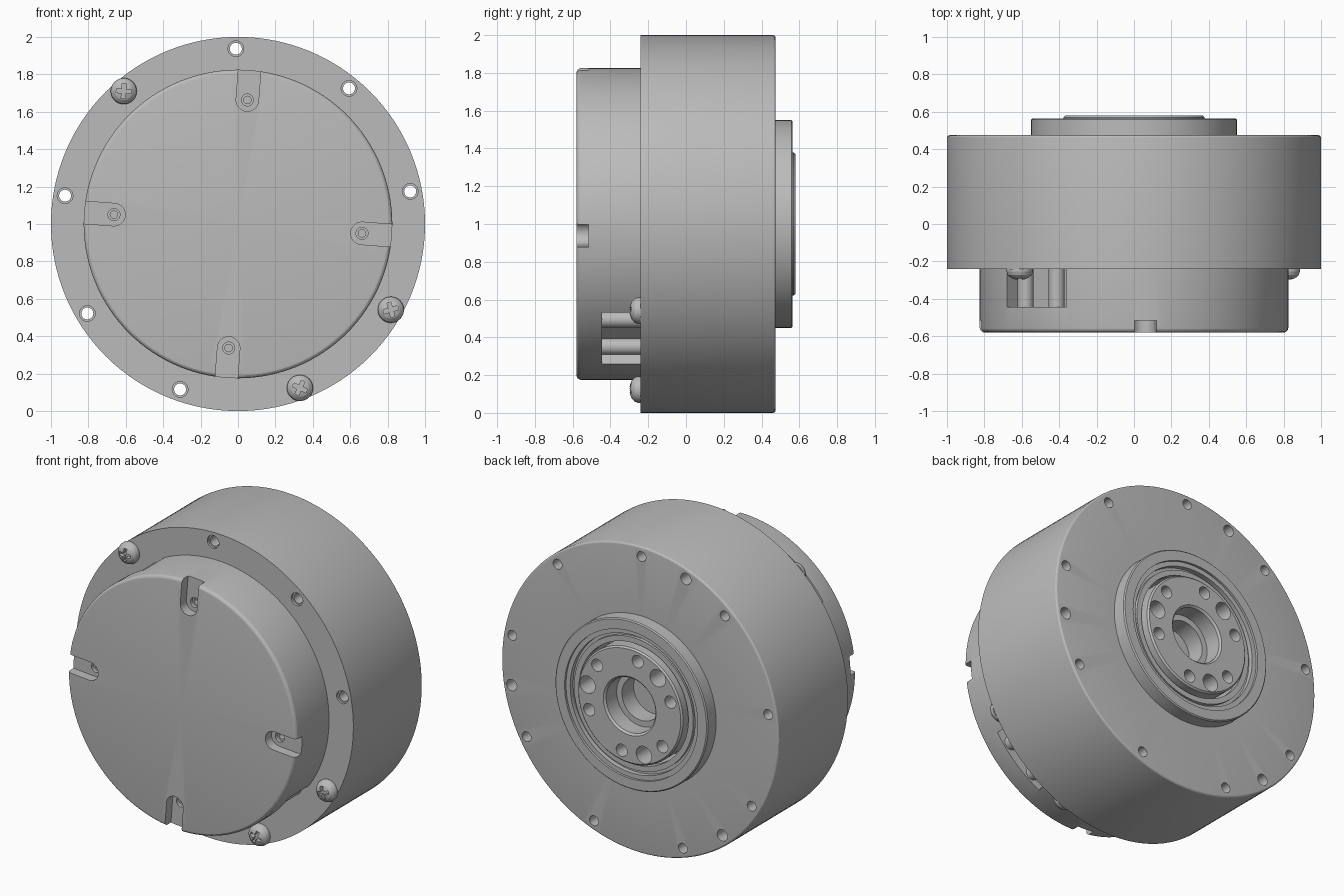
import bpy, bmesh
from math import sin, cos, pi, radians

cube = bpy.data.objects.get("Cube")
if cube:
    bpy.data.objects.remove(cube, do_unlink=True)

grey = bpy.data.materials.new("machined_grey")
grey.use_nodes = True
colour = (0.5, 0.5, 0.5, 1)
grey.diffuse_color = colour
grey.node_tree.nodes["Principled BSDF"].inputs["Base Color"].default_value = colour

FIRST = 10.7                      # angle of the first mounting hole
HOLES = [FIRST + 40 * i for i in range(9)]
SCREWS = [HOLES[3], HOLES[7], HOLES[8]]
BOLT_R = 0.937


def make(name, bm):
    bmesh.ops.remove_doubles(bm, verts=bm.verts, dist=1e-5)
    bmesh.ops.recalc_face_normals(bm, faces=bm.faces)
    me = bpy.data.meshes.new(name)
    bm.to_mesh(me)
    bm.free()
    me.materials.append(grey)
    ob = bpy.data.objects.new(name, me)
    bpy.context.collection.objects.link(ob)
    return ob


def lathe(name, profile, centre=(0, 0), n=128):
    """Turn (radius, y) points about an axis along y."""
    bm = bmesh.new()
    rings = []
    for r, y in profile:
        if r == 0:
            rings.append([bm.verts.new((centre[0], y, 1 + centre[1]))] * n)
        else:
            rings.append([bm.verts.new((centre[0] + r * cos(2 * pi * i / n), y,
                                        1 + centre[1] + r * sin(2 * pi * i / n)))
                          for i in range(n)])
    for a, b in zip(rings, rings[1:]):
        for i in range(n):
            j = (i + 1) % n
            quad = list(dict.fromkeys((a[i], a[j], b[j], b[i])))
            if len(quad) > 2:
                bm.faces.new(quad)
    return make(name, bm)


def prism(bm, outline, angle, y0, y1):
    """Extrude a (radial, tangential) outline along y, turned to an angle."""
    c, s = cos(radians(angle)), sin(radians(angle))
    ends = [[bm.verts.new((r * c - t * s, y, 1 + r * s + t * c)) for r, t in outline]
            for y in (y0, y1)]
    bm.faces.new(ends[0])
    bm.faces.new(ends[1])
    for i in range(len(outline)):
        j = (i + 1) % len(outline)
        bm.faces.new((ends[0][i], ends[0][j], ends[1][j], ends[1][i]))


def circle(r, at, t=0, n=32):
    return [(at + r * cos(2 * pi * i / n), t + r * sin(2 * pi * i / n)) for i in range(n)]


def cut(ob, outline, angles, y0, y1):
    """Cut the same outline into an object at several angles."""
    bm = bmesh.new()
    for a in angles:
        prism(bm, outline, a, y0, y1)
    cutter = make("cutter", bm)
    cutter.hide_render = True
    mod = ob.modifiers.new("cut", 'BOOLEAN')
    mod.operation = 'DIFFERENCE'
    mod.solver = 'EXACT'
    mod.object = cutter
    bpy.context.view_layer.objects.active = ob
    bpy.ops.object.modifier_apply(modifier=mod.name)
    bpy.data.objects.remove(cutter, do_unlink=True)


def rounded(r, y, size, towards, steps=4):
    """Quarter-round corner from the front or back face onto the rim."""
    return [(r - size + size * sin(k * pi / 2 / steps),
             y + towards * size * (1 - cos(k * pi / 2 / steps))) for k in range(steps + 1)]


# Main housing with rear collar and stepped pocket
housing = lathe("main_housing",
                [(0, -.24), (1, -.24)] + rounded(1, .475, .015, -1)[::-1] +
                [(.55, .475), (.55, .558), (.543, .565), (.48, .565), (.48, .55),
                 (.45, .55), (.45, .52), (.41, .52), (.41, .28), (0, .28)])
cut(housing, circle(.032, BOLT_R), HOLES, -.3, .6)
cut(housing, circle(.042, BOLT_R), HOLES, -.3, -.225)
cut(housing, circle(.037, BOLT_R), [FIRST - 20 + 120 * i for i in range(3)], .33, .6)

# Front cover with four screw slots and two side windows
cover = lathe("front_cover", [(0, -.58)] + rounded(.825, -.58, .025, 1) + [(.825, -.24), (0, -.24)])
SLOTS = [85.7 + 90 * i for i in range(4)]
slot = [(.9, .06)] + [(.665 - .06 * sin(pi * k / 16), .06 * cos(pi * k / 16))
                      for k in range(17)] + [(.9, -.06)]
cut(cover, slot, SLOTS, -.65, -.517)
cut(cover, circle(.032, .665), SLOTS, -.55, -.495)
cut(cover, circle(.02, .665), SLOTS, -.55, -.45)
WINDOWS = [FIRST + 120, FIRST - 60]
cut(cover, [(.68, -.21), (.9, -.21), (.9, .21), (.68, .21)], WINDOWS, -.445, -.2)

# Posts standing inside the windows
bm = bmesh.new()
for a in WINDOWS:
    for side in (-.11, .11):
        prism(bm, circle(.043, .762, side), a, -.455, -.23)
posts = make("window_posts", bm)

# Output hub with a stepped bore and two sets of holes
hub = lathe("output_hub",
            [(0, .275), (.378, .275), (.378, .57), (.368, .58), (.19, .58), (.178, .568),
             (.178, .46), (.14, .46), (.14, .34), (0, .34)])
THIRDS = [FIRST + 120 * i for i in range(3)]
cut(hub, circle(.056, .31), THIRDS, .44, .65)
cut(hub, circle(.04, .31), [a + d for a in THIRDS for d in (30, 90)], .44, .65)

# Seal ring sitting in the groove around the hub
seal = lathe("hub_seal", [(.395, .5), (.395, .54), (.43, .54), (.43, .5), (.395, .5)])

# Cross-head screws on the flange
parts = [housing, cover, posts, hub, seal]
w, l = .011, .04
plus = [(l, -w), (l, w), (w, w), (w, l), (-w, l), (-w, w),
        (-l, w), (-l, -w), (-w, -w), (-w, -l), (w, -l), (w, -w)]
cross = [(BOLT_R + (x - y) * .707, (x + y) * .707) for x, y in plus]
for i, a in enumerate(SCREWS):
    at = (BOLT_R * cos(radians(a)), BOLT_R * sin(radians(a)))
    screw = lathe("flange_screw_%d" % (i + 1),
                  [(0, -.3), (.025, -.297), (.048, -.287), (.064, -.272), (.07, -.255),
                   (.07, -.24), (.03, -.24), (.03, .4), (0, .4)], at, 40)
    cut(screw, cross, [a], -.35, -.27)
    parts.append(screw)

# Smooth round walls, crisp edges
for ob in parts:
    bpy.ops.object.select_all(action='DESELECT')
    ob.select_set(True)
    bpy.context.view_layer.objects.active = ob
    bpy.ops.object.shade_smooth_by_angle(angle=radians(18))
